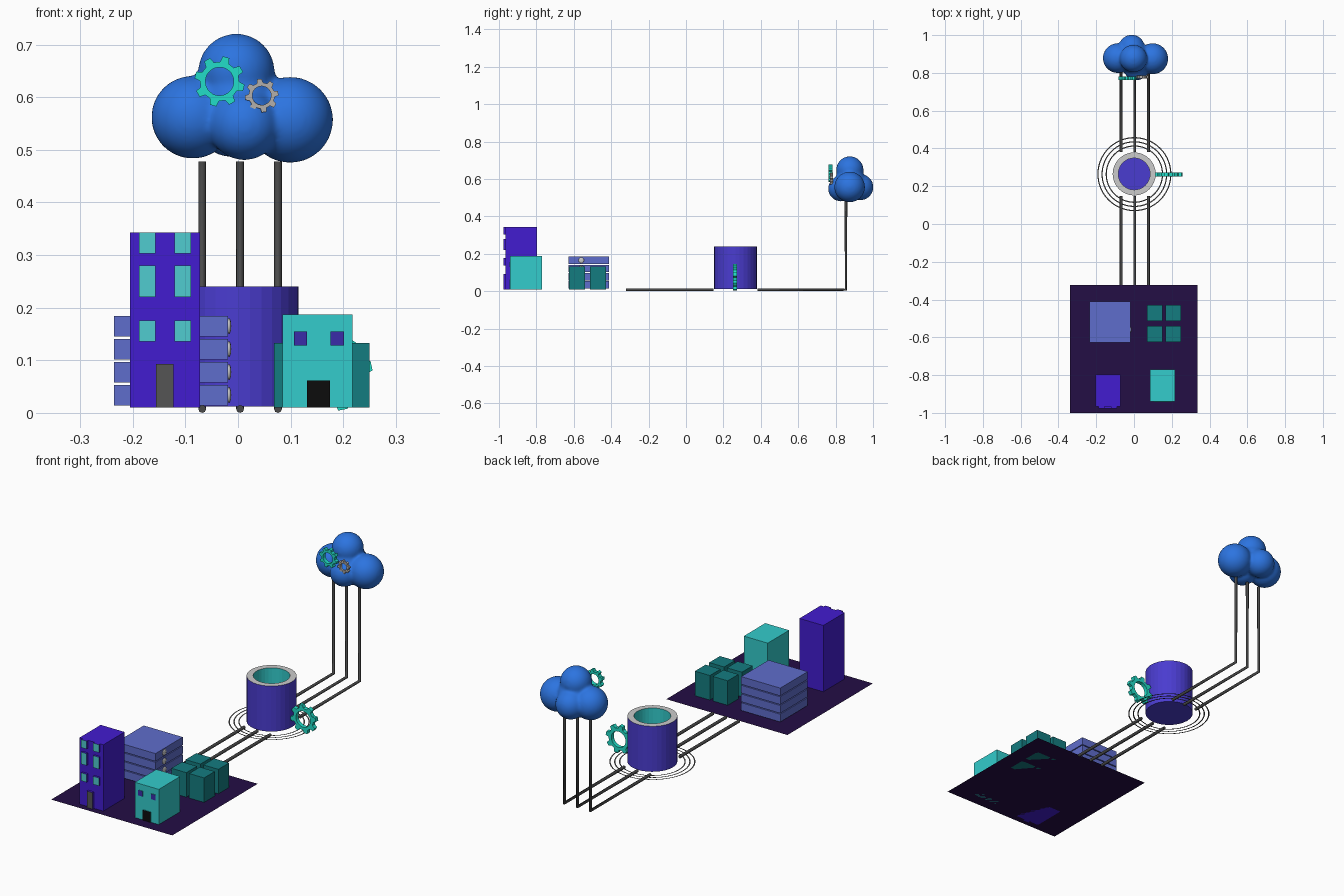
import bpy, bmesh, math
from mathutils import Matrix

if "Cube" in bpy.data.objects:
    bpy.data.objects.remove(bpy.data.objects["Cube"])

MATS = {}


def mat(hexcol):
    if hexcol not in MATS:
        m = bpy.data.materials.new("colour_" + hexcol)
        c = [int(hexcol[i:i + 2], 16) / 255 for i in (0, 2, 4)]
        m.diffuse_color = [v / 12.92 if v < 0.04 else ((v + 0.055) / 1.055) ** 2.4 for v in c] + [1]
        m.use_nodes = True
        m.node_tree.nodes["Principled BSDF"].inputs["Base Color"].default_value = m.diffuse_color
        MATS[hexcol] = m
    return MATS[hexcol]


def finish(name, bm, *cols):
    me = bpy.data.meshes.new(name)
    bm.to_mesh(me)
    bm.free()
    ob = bpy.data.objects.new(name, me)
    bpy.context.collection.objects.link(ob)
    for c in cols:
        me.materials.append(mat(c) if c else None)
    return ob


def box(name, x, y, z, *cols):
    """Box from ranges; a second colour goes on the front face."""
    bm = bmesh.new()
    bmesh.ops.create_cube(bm, size=1)
    for v in bm.verts:
        v.co = [r[0] if c < 0 else r[1] for c, r in zip(v.co, (x, y, z))]
    bm.normal_update()
    if len(cols) > 1:
        for f in bm.faces:
            f.material_index = int(f.normal.y < -0.5)
    return finish(name, bm, *cols)


def lathe(name, profile, centre, seg, face_mats, cols):
    """Revolve an (r, z) profile; face_mats colours each profile step."""
    bm = bmesh.new()
    rings = []
    for r, z in profile:
        rings.append([bm.verts.new((centre[0] + r * math.cos(2 * math.pi * i / seg),
                                    centre[1] + r * math.sin(2 * math.pi * i / seg), z))
                      for i in range(seg)])
    for a, b, k in zip(rings, rings[1:], face_mats):
        for i in range(seg):
            j = (i + 1) % seg
            bm.faces.new((a[i], a[j], b[j], b[i])).material_index = k
    if len(profile) > 2:
        bm.faces.new(rings[0][::-1])
        bm.faces.new(rings[-1])
    return finish(name, bm, *cols)


def gear(name, x, y, z, r, depth, phase, col, teeth=8):
    """Toothed ring standing upright and facing the front."""
    bm = bmesh.new()
    step = 2 * math.pi / teeth
    outline = [(-0.3, 0.78), (-0.17, 1), (0.17, 1), (0.3, 0.78)]
    pts = [((t + o) * step + math.radians(phase), k * r) for t in range(teeth) for o, k in outline]
    layers = []
    for yy in (y - depth / 2, y + depth / 2):
        for inner in (False, True):
            layers.append([bm.verts.new((x + math.cos(a) * (0.56 * r if inner else q), yy,
                                         z + math.sin(a) * (0.56 * r if inner else q)))
                           for a, q in pts])
    fo, fi, bo, bi = layers
    n = len(pts)
    for i in range(n):
        j = (i + 1) % n
        for p, q in ((fo, fi), (fi, bi), (bi, bo), (bo, fo)):
            bm.faces.new((p[i], p[j], q[j], q[i]))
    bmesh.ops.recalc_face_normals(bm, faces=bm.faces)
    return finish(name, bm, col)


def pipe(name, pts):
    cu = bpy.data.curves.new(name, 'CURVE')
    cu.dimensions = '3D'
    cu.bevel_depth = 0.0075
    cu.bevel_resolution = 2
    cu.use_fill_caps = True
    sp = cu.splines.new('POLY')
    sp.points.add(len(pts) - 1)
    for p, co in zip(sp.points, pts):
        p.co = (*co, 1)
    ob = bpy.data.objects.new(name, cu)
    bpy.context.collection.objects.link(ob)
    cu.materials.append(mat("4A4A4A"))


G = 0.01  # platform level
PURPLE, TEAL, DTEAL, GEAR = "421CD0", "33CCCC", "147C80", "22DDC8"

# platform sheet
bm = bmesh.new()
bm.faces.new([bm.verts.new(p) for p in
              ((-0.338, -1, G), (0.335, -1, G), (0.335, -0.322, G), (-0.338, -0.322, G))])
finish("platform", bm, "240E45")

# tall tower with raised windows and door
FRONT = -0.966
box("tower", (-0.205, -0.072), (FRONT, -0.797), (G, 0.343), PURPLE)
for row, z in enumerate(((0.136, 0.176), (0.22, 0.28), (0.303, 0.343))):
    for side, x in enumerate(((-0.188, -0.157), (-0.121, -0.089))):
        box(f"tower_window_{row}_{side}", x, (FRONT - 0.011, FRONT), z, PURPLE, "50CCD0")
box("tower_door", (-0.156, -0.123), (FRONT - 0.011, FRONT), (G, 0.093), PURPLE, "555555")

# small house
FRONT = -0.94
box("house", (0.085, 0.218), (FRONT, -0.77), (G, 0.187), TEAL)
for side, x in enumerate(((0.106, 0.131), (0.176, 0.201))):
    box(f"house_window_{side}", x, (FRONT - 0.003, FRONT), (0.128, 0.155), TEAL, "3A2CA8")
box("house_door", (0.131, 0.175), (FRONT - 0.003, FRONT), (G, 0.062), TEAL, "0C0C0C")

# stacked slabs with a knob on each
for i in range(4):
    z = 0.014 + 0.0437 * i
    box(f"stack_slab_{i}", (-0.236, -0.019), (-0.628, -0.411), (z, z + 0.039), "5F6DCC")
    bm = bmesh.new()
    bmesh.ops.create_uvsphere(bm, u_segments=16, v_segments=8, radius=0.015,
                              matrix=Matrix.Translation((-0.017, -0.56, z + 0.02))
                              @ Matrix.Diagonal((0.28, 1, 1, 1)))
    finish(f"stack_knob_{i}", bm).data.shade_smooth()

# block of four crates
for i, x in enumerate(((0.068, 0.151), (0.167, 0.25))):
    for j, y in enumerate(((-0.626, -0.541), (-0.513, -0.428))):
        box(f"crate_{i}_{j}", x, y, (G, 0.133), DTEAL)

# open tank with grey rim and teal lining
lathe("tank", [(0.114, 0.012), (0.114, 0.24), (0.084, 0.24), (0.084, 0.02)],
      (0.001, 0.265), 32, (0, 1, 2), ("4A3CD0", None, TEAL))
# flat rings around the tank
for i, r in enumerate((0.146, 0.168, 0.19)):
    lathe(f"ground_ring_{i}", [(r + 0.006, 0.009), (r, 0.009)],
          (0.002, 0.264), 64, (0,), ("5A5A5A",))

# pipes
for i, x in enumerate((-0.068, 0.004, 0.076)):
    pipe(f"near_pipe_{i}", [(x, -0.322, 0.0075), (x, 0.148, 0.0075)])
    pipe(f"far_pipe_{i}", [(x, 0.381, 0.0075), (x, 0.855, 0.0075), (x, 0.855, 0.478)])

# gears
gear("tank_gear", 0.185, 0.262, 0.075, 0.071, 0.02, 12, GEAR)
gear("cloud_gear_large", -0.035, 0.772, 0.63, 0.048, 0.02, 30, GEAR)
gear("cloud_gear_small", 0.045, 0.778, 0.603, 0.032, 0.014, 8, "B4B0AC")

# cloud: spheres fused into one smooth skin
bm = bmesh.new()
for x, y, z, r in ((-0.003, 0.876, 0.648, 0.073), (-0.086, 0.878, 0.562, 0.079),
                   (0.099, 0.875, 0.557, 0.082), (0.012, 0.828, 0.548, 0.068),
                   (-0.012, 0.932, 0.556, 0.07), (0, 0.878, 0.586, 0.082)):
    bmesh.ops.create_icosphere(bm, subdivisions=4, radius=r, matrix=Matrix.Translation((x, y, z)))
cloud = finish("cloud", bm, "2C74E0")
rm = cloud.modifiers.new("fuse", 'REMESH')
rm.mode = 'VOXEL'
rm.voxel_size = 0.006
rm.use_smooth_shade = True
sm = cloud.modifiers.new("soften", 'SMOOTH')
sm.factor = 0.5
sm.iterations = 14
